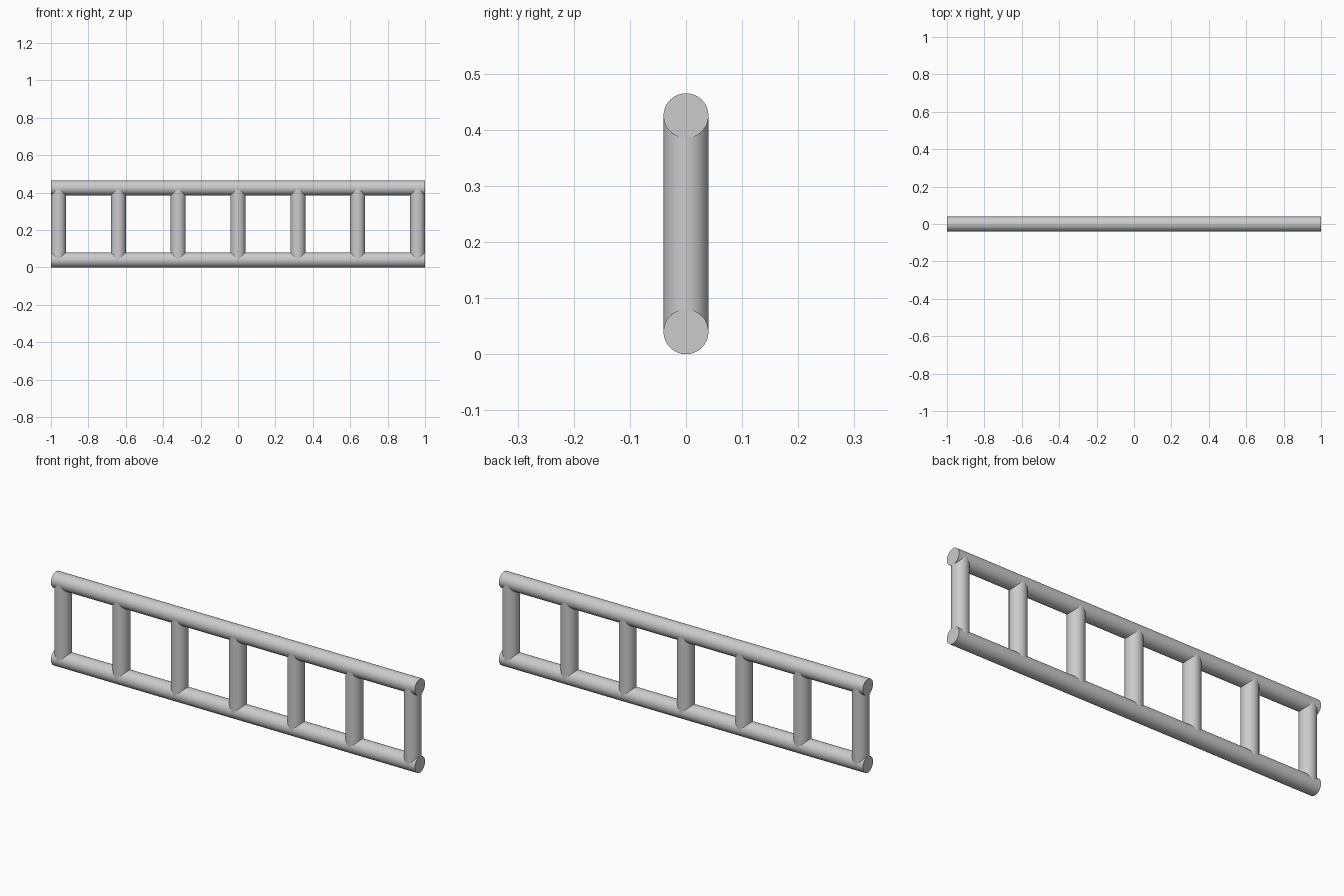
import bpy
import math

cube = bpy.data.objects.get("Cube")
if cube:
    bpy.data.objects.remove(cube, do_unlink=True)

RADIUS = 0.04
LOW, HIGH = RADIUS, 0.425
RUNGS = 7

grey = bpy.data.materials.new("plain grey")
grey.use_nodes = True
grey.diffuse_color = (0.6, 0.6, 0.6, 1)
grey.node_tree.nodes["Principled BSDF"].inputs["Base Color"].default_value = (0.6, 0.6, 0.6, 1)


def tube(name, length, location, tilt=0):
    """Round capped bar, upright unless tilted about y."""
    bpy.ops.mesh.primitive_cylinder_add(vertices=64, radius=RADIUS, depth=length,
                                        location=location, rotation=(0, tilt, 0))
    bar = bpy.context.object
    bar.name = name
    bar.data.materials.append(grey)
    bpy.ops.object.shade_smooth_by_angle(angle=math.radians(30))


# Long side rails
tube("bottom_rail", 2, (0, 0, LOW), math.pi / 2)
tube("top_rail", 2, (0, 0, HIGH), math.pi / 2)

# Evenly spaced rungs, running between the rail centres
reach = 1 - RADIUS
for i in range(RUNGS):
    x = -reach + 2 * reach * i / (RUNGS - 1)
    tube(f"rung_{i + 1}", HIGH - LOW, (x, 0, (LOW + HIGH) / 2))
